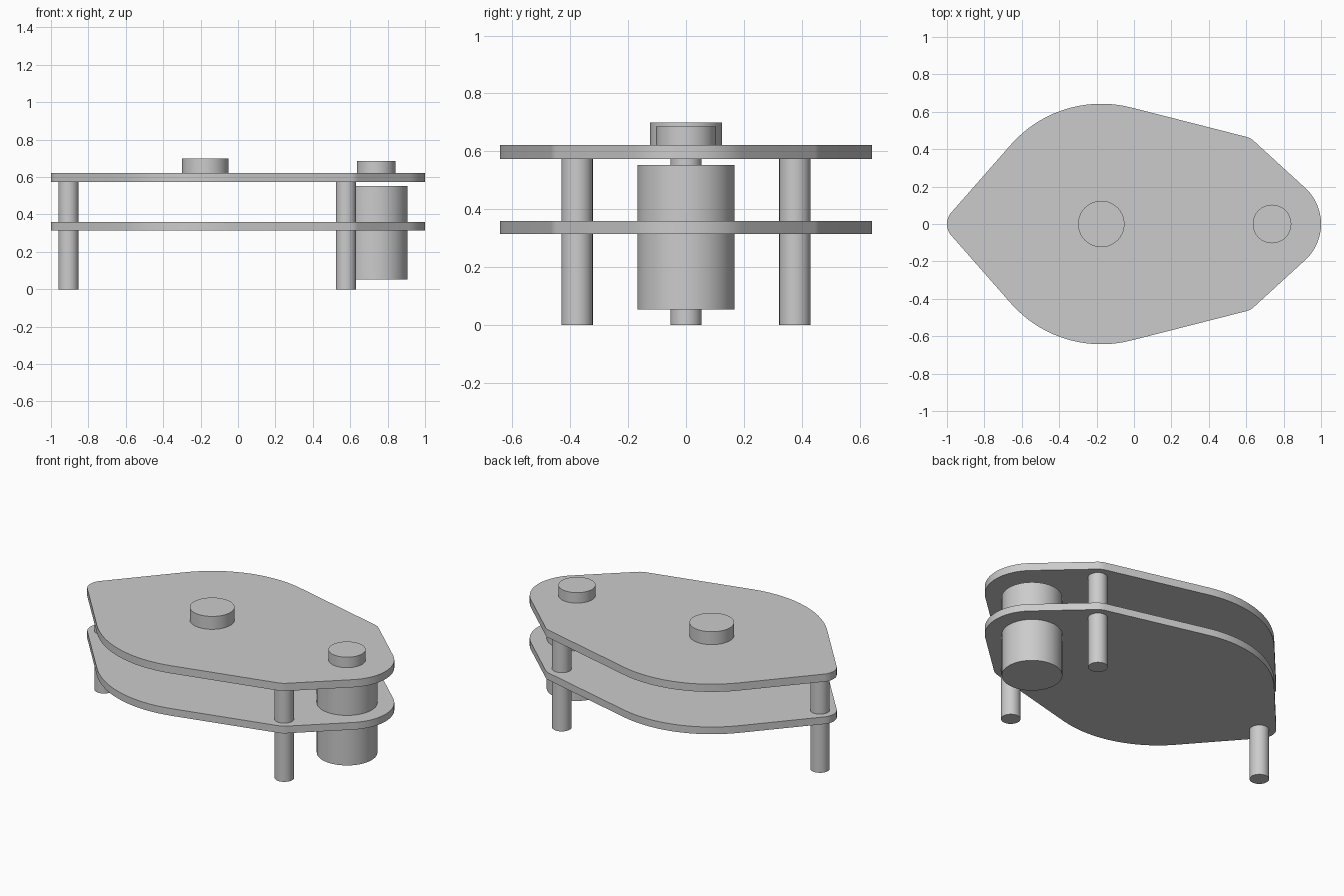
import bpy
import bmesh
import math
from mathutils import Vector

cube = bpy.data.objects.get("Cube")
if cube:
    bpy.data.objects.remove(cube, do_unlink=True)

grey = bpy.data.materials.new("light grey")
grey.use_nodes = True
grey.diffuse_color = (0.6, 0.6, 0.6, 1)
grey.node_tree.nodes["Principled BSDF"].inputs["Base Color"].default_value = (0.6, 0.6, 0.6, 1)


def extrude_profile(name, points, bottom, top):
    """Solid with a flat outline between two heights, smooth round its rim."""
    bm = bmesh.new()
    face = bm.faces.new([bm.verts.new((p.x, p.y, bottom)) for p in points])
    side = bmesh.ops.extrude_face_region(bm, geom=[face], use_keep_orig=True)
    raised = [v for v in side["geom"] if isinstance(v, bmesh.types.BMVert)]
    bmesh.ops.translate(bm, verts=raised, vec=(0, 0, top - bottom))
    bmesh.ops.recalc_face_normals(bm, faces=bm.faces)
    mesh = bpy.data.meshes.new(name)
    bm.to_mesh(mesh)
    bm.free()
    mesh.materials.append(grey)
    obj = bpy.data.objects.new(name, mesh)
    bpy.context.collection.objects.link(obj)
    bpy.ops.object.select_all(action="DESELECT")
    obj.select_set(True)
    bpy.context.view_layer.objects.active = obj
    bpy.ops.object.shade_smooth_by_angle(angle=math.radians(25))


def arc(centre, radius, start, sweep, steps):
    return [centre + radius * Vector((math.cos(start + sweep * i / steps),
                                      math.sin(start + sweep * i / steps)))
            for i in range(steps + 1)]


def cylinder(name, centre, radius, bottom, top):
    points = arc(Vector(centre), radius, 0, math.tau, 64)[:-1]
    extrude_profile(name, points, bottom, top)


def belt_outline(circles):
    """Rounded outline stretched counter-clockwise round a ring of circles."""
    normals = []
    for (a, ra), (b, rb) in zip(circles, circles[1:] + circles[:1]):
        d = b - a
        normals.append(math.atan2(d.y, d.x) - math.acos((ra - rb) / d.length))
    points = []
    for i, (c, r) in enumerate(circles):
        sweep = (normals[i] - normals[i - 1]) % math.tau
        points += arc(c, r, normals[i - 1], sweep, max(6, int(sweep * 14)))
    return points


# Key positions
motor = (0.738, 0)
hub = (-0.175, 0)
posts = {"left_front_post": (0.577, -0.376),
         "left_back_post": (0.577, 0.376),
         "right_post": (-0.907, 0)}

# Two matching plates wrapped round the motor, posts and both sides of the hub
hub_bulge = (Vector(hub), 0.643)
outline = belt_outline([
    (Vector(motor), 0.262),
    (Vector(posts["left_back_post"]), 0.093),
    hub_bulge,
    (Vector(posts["right_post"]), 0.093),
    hub_bulge,
    (Vector(posts["left_front_post"]), 0.093),
])
extrude_profile("lower_plate", outline, 0.315, 0.359)
extrude_profile("upper_plate", outline, 0.574, 0.621)

# Posts standing on the ground
for name, centre in posts.items():
    cylinder(name, centre, 0.054, 0, 0.574)

# Motor body and the two raised discs
cylinder("motor_body", motor, 0.168, 0.053, 0.553)
cylinder("motor_disc", motor, 0.103, 0.621, 0.685)
cylinder("hub_disc", hub, 0.124, 0.621, 0.7)
